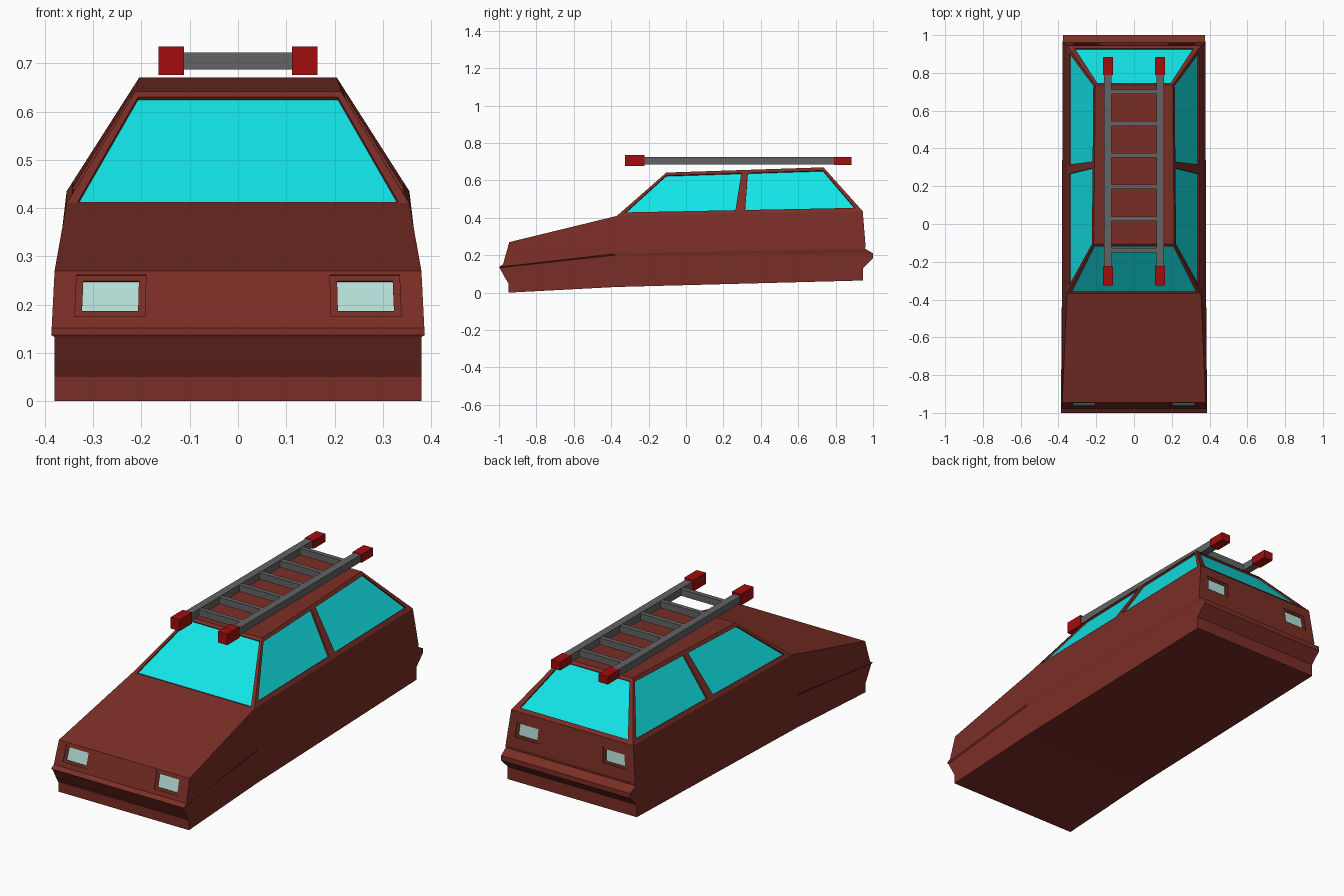
import bpy, bmesh
from mathutils import Vector

cube = bpy.data.objects.get("Cube")
if cube:
    bpy.data.objects.remove(cube, do_unlink=True)


def material(name, rgb):
    m = bpy.data.materials.new(name)
    m.use_nodes = True
    color = (*rgb, 1)
    m.diffuse_color = color
    m.node_tree.nodes["Principled BSDF"].inputs["Base Color"].default_value = color
    return m


PAINT = material("brown paint", (0.195, 0.027, 0.019))
GLASS = material("cyan glass", (0.006, 0.78, 0.80))
LAMP = material("pale lamp", (0.46, 0.74, 0.69))
STEEL = material("grey metal", (0.125, 0.125, 0.125))
RED = material("red caps", (0.36, 0.004, 0.004))


class Builder:
    """Collects faces for one part and turns them into an object."""

    def __init__(self, name, *mats):
        self.name, self.mats, self.bm = name, mats, bmesh.new()

    def face(self, pts, mat=0):
        f = self.bm.faces.new([self.bm.verts.new(p) for p in pts])
        f.material_index = mat

    def ring(self, outer, inner):
        for i in range(4):
            j = (i + 1) % 4
            self.face([outer[i], outer[j], inner[j], inner[i]])

    def inset(self, quad, box, depth):
        """Frame around a sunken area; returns the corners of the sunken area."""
        inner = sub(quad, *box)
        n = (quad[2] - quad[0]).cross(quad[3] - quad[1]).normalized()
        sunk = [p - n * depth for p in inner]
        self.ring(quad, inner)
        self.ring(inner, sunk)
        return sunk

    def window(self, quad, box, depth=0.008):
        self.face(self.inset(quad, box, depth), 1)

    def lamp_panel(self, quad, v0, v1):
        cuts = (0, 0.05, 0.26, 0.74, 0.95, 1)
        for k in range(5):
            strip = sub(quad, cuts[k], cuts[k + 1], 0, 1)
            if k % 2:
                frame = self.inset(strip, (0.05, 0.95, v0, v1), 0.004)
                self.window(frame, (0.1, 0.9, 0.14, 0.86), 0.005)
            else:
                self.face(strip)

    def finish(self):
        bmesh.ops.remove_doubles(self.bm, verts=self.bm.verts, dist=0.0002)
        mesh = bpy.data.meshes.new(self.name)
        self.bm.to_mesh(mesh)
        self.bm.free()
        for m in self.mats:
            mesh.materials.append(m)
        bpy.context.collection.objects.link(bpy.data.objects.new(self.name, mesh))


def sub(q, u0, u1, v0, v1):
    """Corners of a smaller area inside a four-sided panel."""
    def at(u, v):
        return q[0].lerp(q[1], u).lerp(q[3].lerp(q[2], u), v)
    return [at(u0, v0), at(u1, v0), at(u1, v1), at(u0, v1)]


def box(name, mat, x, y, z):
    b = Builder(name, mat)
    bmesh.ops.create_cube(b.bm, size=1)
    for v in b.bm.verts:
        for i, (lo, hi) in enumerate((x, y, z)):
            v.co[i] = lo if v.co[i] < 0 else hi
    b.finish()


# Lower body: each level has (half width, y, z) at nose, windscreen base and tail
LEVELS = [
    ((0.38, -0.95, 0.0), (0.378, -0.38, 0.03), (0.375, 0.945, 0.065)),
    ((0.38, -0.95, 0.05), (0.378, -0.38, 0.10), (0.375, 0.945, 0.13)),
    ((0.38, -0.968, 0.08), (0.378, -0.38, 0.15), (0.375, 1.0, 0.185)),
    ((0.38, -0.997, 0.133), (0.378, -0.38, 0.20), (0.375, 1.0, 0.21)),
    ((0.387, -1.0, 0.137), (0.382, -0.38, 0.208), (0.378, 0.957, 0.235)),
    ((0.386, -0.978, 0.152), (0.381, -0.38, 0.22), (0.377, 0.96, 0.25)),
    ((0.38, -0.945, 0.27), (0.355, -0.37, 0.41), (0.355, 0.945, 0.435)),
]
rings = []
for nose, mid, tail in LEVELS:
    left = [Vector(p) for p in (nose, mid, tail)]
    right = [Vector((-p.x, p.y, p.z)) for p in left]
    rings.append([right[0], *left, right[2], right[1]])

body = Builder("car_body", PAINT, LAMP)
for lower, upper in zip(rings, rings[1:]):
    for i in range(6):
        j = (i + 1) % 6
        quad = [lower[i], lower[j], upper[j], upper[i]]
        if upper is rings[-1] and i == 0:
            body.lamp_panel(quad, 0.2, 0.93)
        elif upper is rings[-1] and i == 3:
            body.lamp_panel(quad, 0.29, 0.74)
        else:
            body.face(quad)
# Bonnet, deck and underside
top, base = rings[-1], rings[0]
body.face([top[0], top[1], top[2], top[5]])
body.face([top[5], top[2], top[3], top[4]])
body.face([base[5], base[2], base[1], base[0]])
body.face([base[4], base[3], base[2], base[5]])
body.finish()

# Cabin: windscreen, rear window, two windows per side and the roof
cabin = Builder("cabin", PAINT, GLASS)
fr, fl, rl, rr = top[5], top[2], top[3], top[4]
roof = [Vector(p) for p in ((-0.213, -0.105, 0.642), (0.213, -0.105, 0.642),
                            (0.205, 0.735, 0.67), (-0.205, 0.735, 0.67))]
cabin.window([fr, fl, roof[1], roof[0]], (0.03, 0.97, 0.01, 0.95))
cabin.window([rl, rr, roof[3], roof[2]], (0.045, 0.955, 0.07, 0.94))
low_post, high_post = fl.lerp(rl, 0.5), roof[1].lerp(roof[2], 0.5)
for a, b, c, d in ((fl, rl, roof[2], roof[1]), (rr, fr, roof[0], roof[3])):
    t = 0.5
    side = [a, b, c, d]
    low, high = a.lerp(b, t), d.lerp(c, t)
    low.y, high.y = 0.288, 0.315
    pane = (0.04, 0.96, 0.08, 0.93)
    cabin.window([a, low, high, d], pane)
    cabin.window([low, b, c, high], pane)
cabin.face(roof)
cabin.finish()

# Roof ladder: two rails with end caps and six rungs
for side, s in (("left", 1), ("right", -1)):
    def span(lo, hi):
        return tuple(sorted((s * lo, s * hi)))
    box(side + "_rail", STEEL, span(0.12, 0.16), (-0.25, 0.82), (0.686, 0.724))
    box(side + "_front_cap", RED, span(0.112, 0.165), (-0.325, -0.222), (0.676, 0.735))
    box(side + "_rear_cap", RED, span(0.112, 0.165), (0.79, 0.885), (0.683, 0.726))
for k in range(6):
    y = -0.14 + 0.168 * k
    box("rung_%d" % (k + 1), STEEL, (-0.125, 0.125), (y - 0.012, y + 0.012), (0.687, 0.722))
